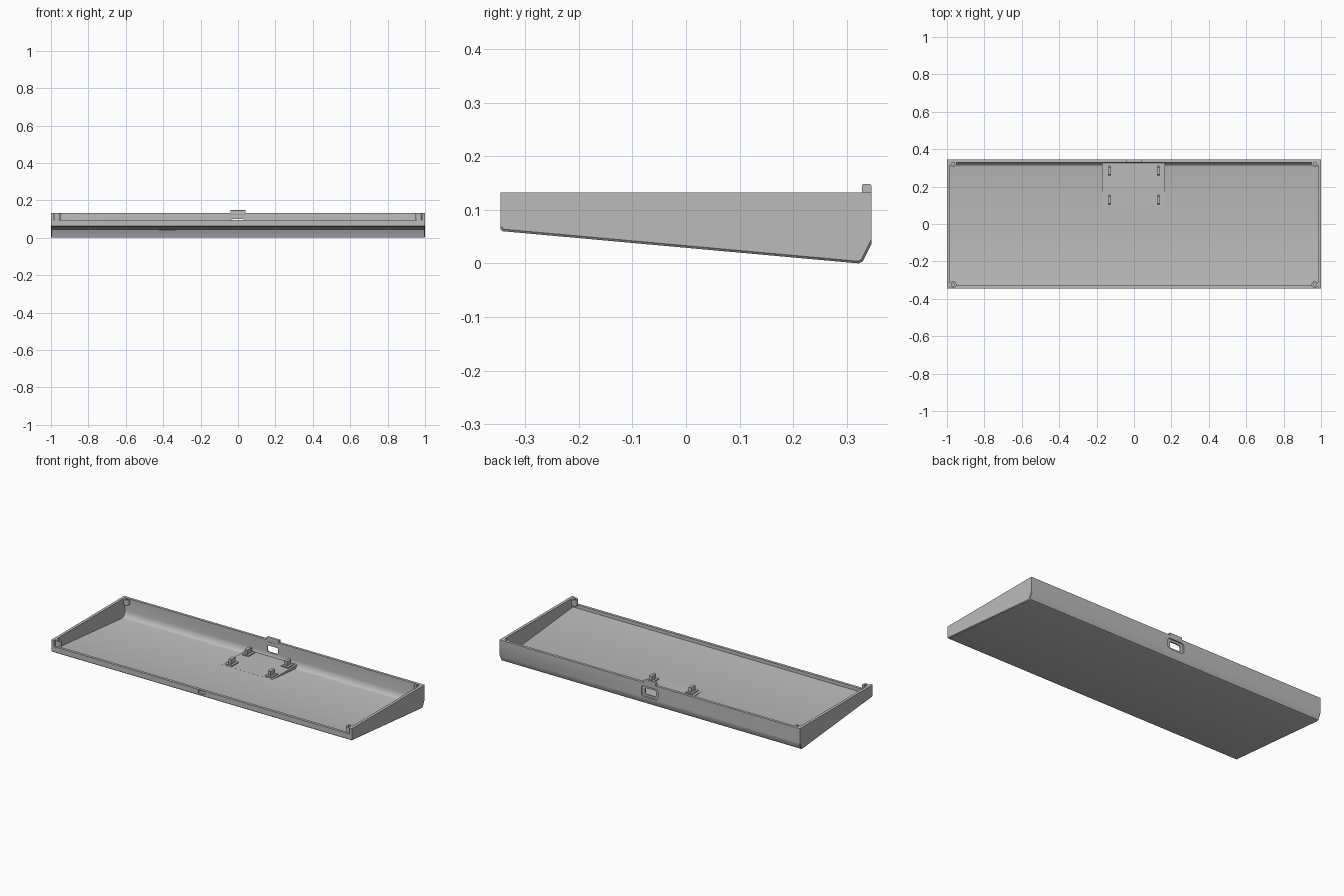
import bpy, bmesh
from mathutils import Matrix

cube = bpy.data.objects.get("Cube")
if cube:
    bpy.data.objects.remove(cube, do_unlink=True)

grey = bpy.data.materials.new("plain grey")
grey.use_nodes = True
grey.diffuse_color = (0.5, 0.5, 0.5, 1)
grey.node_tree.nodes["Principled BSDF"].inputs["Base Color"].default_value = (0.5, 0.5, 0.5, 1)


def finish(bm, name):
    bmesh.ops.recalc_face_normals(bm, faces=bm.faces)
    mesh = bpy.data.meshes.new(name)
    bm.to_mesh(mesh)
    bm.free()
    mesh.materials.append(grey)
    obj = bpy.data.objects.new(name, mesh)
    bpy.context.collection.objects.link(obj)
    return obj


def prism(name, profile, x0, x1, bevel=None):
    """Side profile of (y, z) points swept along x."""
    bm = bmesh.new()
    face = bm.faces.new([bm.verts.new((x0, y, z)) for y, z in profile])
    out = bmesh.ops.extrude_face_region(bm, geom=[face])
    moved = [v for v in out["geom"] if isinstance(v, bmesh.types.BMVert)]
    bmesh.ops.translate(bm, verts=moved, vec=(x1 - x0, 0, 0))
    if bevel:
        bm.normal_update()
        bevel(bm)
    return finish(bm, name)


def box(name, x, y, z, corner=0, axis=1):
    """Box between ranges, optionally rounding the edges along one axis."""
    bm = bmesh.new()
    size = [b - a for a, b in (x, y, z)]
    mid = [(a + b) / 2 for a, b in (x, y, z)]
    bmesh.ops.create_cube(bm, size=1, matrix=Matrix.Translation(mid) @ Matrix.Diagonal((*size, 1)))
    if corner:
        edges = [e for e in bm.edges if abs(e.verts[0].co[axis] - e.verts[1].co[axis]) > 1e-5]
        bmesh.ops.bevel(bm, geom=edges, offset=corner, segments=4, profile=0.5, affect='EDGES')
    return finish(bm, name)


def rod(name, x, y, z0, z1, radius):
    bm = bmesh.new()
    bmesh.ops.create_cone(bm, cap_ends=True, segments=24, radius1=radius, radius2=radius,
                          depth=z1 - z0, matrix=Matrix.Translation((x, y, (z0 + z1) / 2)))
    return finish(bm, name)


def cut(obj, cutter):
    mod = obj.modifiers.new("cut", 'BOOLEAN')
    mod.operation, mod.solver, mod.object = 'DIFFERENCE', 'EXACT', cutter
    select(obj)
    bpy.ops.object.modifier_apply(modifier=mod.name)
    bpy.data.objects.remove(cutter, do_unlink=True)


def select(obj):
    bpy.ops.object.select_all(action='DESELECT')
    obj.select_set(True)
    bpy.context.view_layer.objects.active = obj


def smooth(obj):
    select(obj)
    bpy.ops.object.shade_smooth_by_angle(angle=0.6)


def soften_bottom(bm):
    # chamfer the lower rim of both ends
    edges = [e for e in bm.edges if abs(e.verts[0].co.x - e.verts[1].co.x) < 1e-5
             and max(v.co.z for v in e.verts) < 0.07]
    bmesh.ops.bevel(bm, geom=edges, offset=0.004, segments=1, affect='EDGES')


TOP, BACK, FRONT, WALL = 0.132, 0.346, -0.346, 0.983

# Wedge shaped tray, hollowed out, with a lowered front wall
tray = prism("tray", [(FRONT, TOP), (FRONT, 0.064), (-0.342, 0.06), (0.322, 0), (0.33, 0.004),
                      (BACK, 0.036), (BACK, TOP)], -1, 1, soften_bottom)
cut(tray, prism("hollow", [(-0.33, 0.2), (-0.33, 0.076), (0.305, 0.018), (0.314, 0.021),
                           (0.321, 0.029), (0.327, 0.04), (0.33, 0.054), (0.33, 0.2)], -WALL, WALL))
cut(tray, box("front_step", (-WALL, WALL), (-0.4, -0.3), (0.096, 0.2)))

# Cable opening with an outer recess, and the small front notch
cut(tray, box("port_recess", (-0.055, 0.055), (0.338, 0.4), (0.048, 0.112), 0.016))
cut(tray, box("port_hole", (-0.036, 0.036), (0.3, 0.4), (0.061, 0.099), 0.008))
cut(tray, box("notch", (-0.024, 0.024), (-0.4, -0.338), (0.072, 0.09), 0.006))
smooth(tray)

# Rounded tab above the cable opening
smooth(box("rear_tab", (-0.04, 0.04), (0.328, BACK), (0.12, 0.148), 0.004, 0))

# Screw posts in the four corners
for side, sx in (("left", 1), ("right", -1)):
    for end, sy in (("front", -1), ("back", 1)):
        x, y = sx * 0.967, sy * 0.324
        post = rod(f"{end}_{side}_post", x, y, 0.094 if sy < 0 else 0.1, TOP - 0.001, 0.018)
        cut(post, rod("screw_hole", x, y, 0.108, 0.2, 0.008))
        smooth(post)

# Level platform for the circuit board
prism("board_platform", [(0.09, 0.038), (0.09, 0.03), (0.332, 0.018), (0.332, 0.038)], -0.17, 0.165)

# Board clips: a pad with a thin upright and a sloped brace
for side, sx in (("left", 1), ("right", -1)):
    for end, y in (("front", 0.13), ("back", 0.285)):
        x = sx * 0.131
        box(f"{end}_{side}_clip_pad", (x - 0.022, x + 0.022), (y - 0.03, y + 0.03), (0.034, 0.044))
        box(f"{end}_{side}_clip_upright", (x - 0.009, x + 0.009), (y - 0.02, y + 0.02), (0.04, 0.072))
        prism(f"{end}_{side}_clip_brace", [(y - 0.028, 0.042), (y + 0.028, 0.042), (y, 0.064)],
              x - 0.005, x + 0.005)
